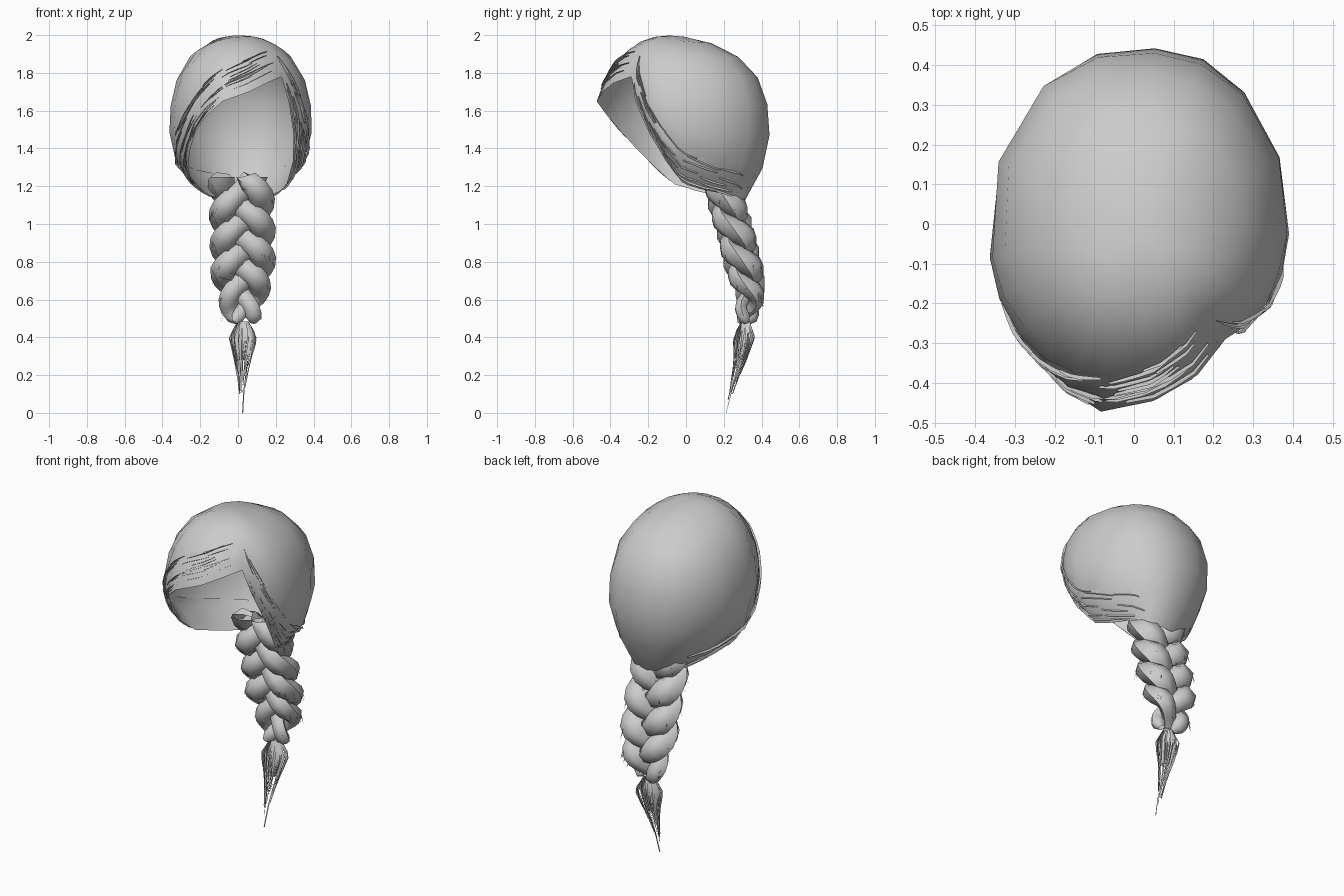
import bpy, bmesh, math, random
from mathutils import Vector

if "Cube" in bpy.data.objects:
    bpy.data.objects.remove(bpy.data.objects["Cube"])

random.seed(7)
grey = bpy.data.materials.new("hair_grey")
grey.diffuse_color = (0.6, 0.6, 0.6, 1)
grey.use_nodes = True
grey.node_tree.nodes["Principled BSDF"].inputs["Base Color"].default_value = grey.diffuse_color


def finish(name, bm, angle=60):
    bmesh.ops.recalc_face_normals(bm, faces=bm.faces[:])
    me = bpy.data.meshes.new(name)
    bm.to_mesh(me)
    bm.free()
    me.materials.append(grey)
    ob = bpy.data.objects.new(name, me)
    bpy.context.collection.objects.link(ob)
    bpy.ops.object.select_all(action='DESELECT')
    ob.select_set(True)
    bpy.context.view_layer.objects.active = ob
    bpy.ops.object.shade_smooth_by_angle(angle=math.radians(angle))
    return ob


def lerp_path(pts, s):
    """Point at fraction s of a list of points."""
    f = min(max(s, 0), 0.9999) * (len(pts) - 1)
    i = int(f)
    return Vector(pts[i]).lerp(Vector(pts[i + 1]), f - i)


# Hairline of the cap: parting, fringe, left side, nape, right side
C = Vector((0.01, -0.01, 1.58))
RIM = [(0.23, -0.29, 1.78), (0.16, -0.38, 1.75), (0.06, -0.44, 1.70), (-0.08, -0.47, 1.65),
       (-0.17, -0.41, 1.57), (-0.225, -0.34, 1.49), (-0.255, -0.25, 1.39), (-0.265, -0.15, 1.29),
       (-0.24, -0.06, 1.21), (-0.18, 0.08, 1.17), (-0.13, 0.20, 1.14), (-0.06, 0.29, 1.13),
       (0.04, 0.31, 1.12), (0.13, 0.30, 1.13), (0.19, 0.22, 1.16), (0.23, 0.10, 1.18),
       (0.26, -0.02, 1.22), (0.29, -0.10, 1.33), (0.295, -0.18, 1.47), (0.27, -0.26, 1.64)]
N = len(RIM)
ROWS = 7


def surf(u, t, lift=0.0):
    """Cap surface: u runs around the hairline, t from crown to hairline."""
    u %= N
    i = int(u)
    rim = Vector(RIM[i]).lerp(Vector(RIM[(i + 1) % N]), u - i) - C
    d = Vector((0, 0, 1)).slerp(rim.normalized(), t)
    p = 2.25
    # the back left is a little slimmer, the crown leans forward
    wide = 0.362 if d.x < 0 else 0.37
    r = (abs(d.x / wide) ** p + abs(d.y / 0.43) ** p + abs(d.z / 0.41) ** p) ** (-1 / p)
    w = t ** 4
    v = C + d * (r * (1 - w) + rim.length * w + lift)
    v.z -= 0.14 * (v.y - 0.0) * max(0, d.z) ** 2 * (1 - w)
    return v


def on_cap(u, t, lift):
    """Point on the flat facets of the cap, pushed outward by lift."""
    i, f = math.floor(u), u - math.floor(u)
    k = min(math.floor(t * ROWS), ROWS - 1)
    g = t * ROWS - k
    a = surf(i, k / ROWS).lerp(surf(i + 1, k / ROWS), f)
    b = surf(i, (k + 1) / ROWS).lerp(surf(i + 1, (k + 1) / ROWS), f)
    p = a.lerp(b, g)
    return p + (p - C).normalized() * lift


bm = bmesh.new()
crown = bm.verts.new(surf(0, 0))
grid = [[bm.verts.new(surf(u, k / ROWS)) for u in range(N)] for k in range(1, ROWS + 1)]
for u in range(N):
    v = (u + 1) % N
    bm.faces.new((crown, grid[0][u], grid[0][v]))
    for k in range(ROWS - 1):
        bm.faces.new((grid[k][u], grid[k + 1][u], grid[k + 1][v], grid[k][v]))
finish("hair_cap", bm)


# Swept locks narrow from the parting towards the nape
SWEEP = {"fringe_lock": (0.2, 11.5), "right_lock": (19.8, 13.0)}


def sweep(name, s, q):
    u0, u1 = SWEEP[name]
    t0 = 0.64 + 0.26 * s
    return u0 + (u1 - u0) * s, t0 + (1 - t0) * q


for name in SWEEP:
    bm = bmesh.new()
    rows = []
    for j in range(13):
        s = j / 12
        fade = math.sin(math.pi * min(1, 0.1 + s * 0.9))
        rows.append([bm.verts.new(on_cap(*sweep(name, s, k / 4),
                                         0.010 * fade * math.sin(math.pi * k / 4 * 0.8) - 0.001))
                     for k in range(5)])
    for a, b in zip(rows, rows[1:]):
        for k in range(4):
            bm.faces.new((a[k], a[k + 1], b[k + 1], b[k]))
    finish(name, bm)

# Fine loose hairs standing slightly off the locks
bm = bmesh.new()
for i in range(75):
    name = "fringe_lock" if i < 42 else "right_lock"
    start = random.uniform(0.0, 0.78)
    length = random.uniform(0.1, 0.22)
    q = random.uniform(0.02, 0.95)
    drift = random.uniform(-0.05, 0.1)
    rows = []
    for j in range(5):
        s = j / 4
        uu, tt = sweep(name, start + length * s, min(q + drift * s, 0.98))
        h = 0.007 * math.sin(math.pi * (0.1 + 0.8 * s))
        rows.append((bm.verts.new(on_cap(uu, tt, 0.006)),
                     bm.verts.new(on_cap(uu, min(tt + 0.003, 1), 0.010 + h))))
    for a, b in zip(rows, rows[1:]):
        bm.faces.new((a[0], a[1], b[1], b[0]))
finish("loose_hairs", bm)

# Three-strand braid
SPINE = [(0.015, 0.185, 1.25), (0.02, 0.215, 1.09), (0.025, 0.262, 0.94),
         (0.025, 0.295, 0.79), (0.025, 0.34, 0.64), (0.02, 0.312, 0.48)]


def strand_point(s, phase):
    th = 2 * math.pi * 1.6 * s + phase
    k = 1 if s < 0.65 else 1 - 0.45 * (s - 0.65) / 0.35
    # each lobe swells a little below its widest point
    swell = 1 + 0.14 * math.cos(2 * (th - math.pi / 2) - 0.7)
    p = lerp_path(SPINE, s) + Vector((0.104 * k * math.sin(th), -0.052 * k * math.sin(2 * th), 0))
    return p, k, k * swell


STEPS, SIDES = 34, 6
for n in range(3):
    bm = bmesh.new()
    rings = []
    ph = n * 2 * math.pi / 3 + 0.1
    for j in range(STEPS + 1):
        s = j / STEPS
        p, k, w = strand_point(s, ph)
        tan = (strand_point(min(s + 0.01, 1), ph)[0] - strand_point(max(s - 0.01, 0), ph)[0]).normalized()
        nrm = (Vector((0, 1, 0)) - tan * tan.y).normalized()
        side = tan.cross(nrm)
        if j == STEPS:
            w *= 0.5
        ring = []
        for q in range(SIDES):
            a = 2 * math.pi * q / SIDES
            v = p + side * 0.066 * w * math.cos(a) + nrm * 0.056 * w * math.sin(a)
            if j == 0:
                v.z = 1.25
            ring.append(bm.verts.new(v))
        rings.append(ring)
    for a, b in zip(rings, rings[1:]):
        for q in range(SIDES):
            r = (q + 1) % SIDES
            bm.faces.new((a[q], a[r], b[r], b[q]))
    finish("braid_strand_%d" % (n + 1), bm)

# Pointed flyaway flakes along the braid
bm = bmesh.new()
for i in range(70):
    s = random.uniform(0.06, 0.92)
    p, k, w = strand_point(s, random.randrange(3) * 2 * math.pi / 3 + 0.1)
    out = Vector((p.x - 0.02, p.y - lerp_path(SPINE, s).y + random.uniform(-.02, .06), 0)).normalized()
    base = p + out * 0.046 * w
    tip = base + out * 0.02 + Vector((0, 0, -random.uniform(0.03, 0.07)))
    bm.faces.new([bm.verts.new(v) for v in (base, base + Vector((0, 0.005, 0.016)), tip)])
finish("braid_strays", bm)

# Tuft at the braid end: a slim core and tapering blades
TAIL = [(0.025, 0.315, 0.485), (0.025, 0.31, 0.40), (0.022, 0.29, 0.28), (0.02, 0.25, 0.15), (0.02, 0.212, 0.0)]
WIDE = [0.022, 0.066, 0.036, 0.013, 0.002]
bm = bmesh.new()
rings = [[bm.verts.new(Vector(c) + Vector((math.cos(a), 0.75 * math.sin(a), 0)) * w * 0.7)
          for a in [math.pi * q / 3 for q in range(6)]] for c, w in zip(TAIL[:3], WIDE)]
for a, b in zip(rings, rings[1:]):
    for q in range(6):
        bm.faces.new((a[q], a[(q + 1) % 6], b[(q + 1) % 6], b[q]))
finish("tuft_core", bm)

bm = bmesh.new()
for i in range(44):
    a = 2 * math.pi * i / 44 + random.uniform(-0.1, 0.1)
    end = 1.0 if i == 0 else random.uniform(0.4, 0.9)
    spread = random.uniform(0.75, 1.25)
    d = Vector((math.cos(a), 0.75 * math.sin(a), 0))
    side = Vector((-math.sin(a), math.cos(a), 0.0))
    rows = []
    for j in range(6):
        s = end * j / 5
        w = lerp_path([(x, 0, 0) for x in WIDE], s).x
        p = lerp_path(TAIL, s) + d * w * spread
        h = 0.006 * (1 - j / 5) + 0.0006
        rows.append((bm.verts.new(p - side * h), bm.verts.new(p + side * h + d * 0.006)))
    for x, y in zip(rows, rows[1:]):
        bm.faces.new((x[0], x[1], y[1], y[0]))
finish("tuft_blades", bm)
